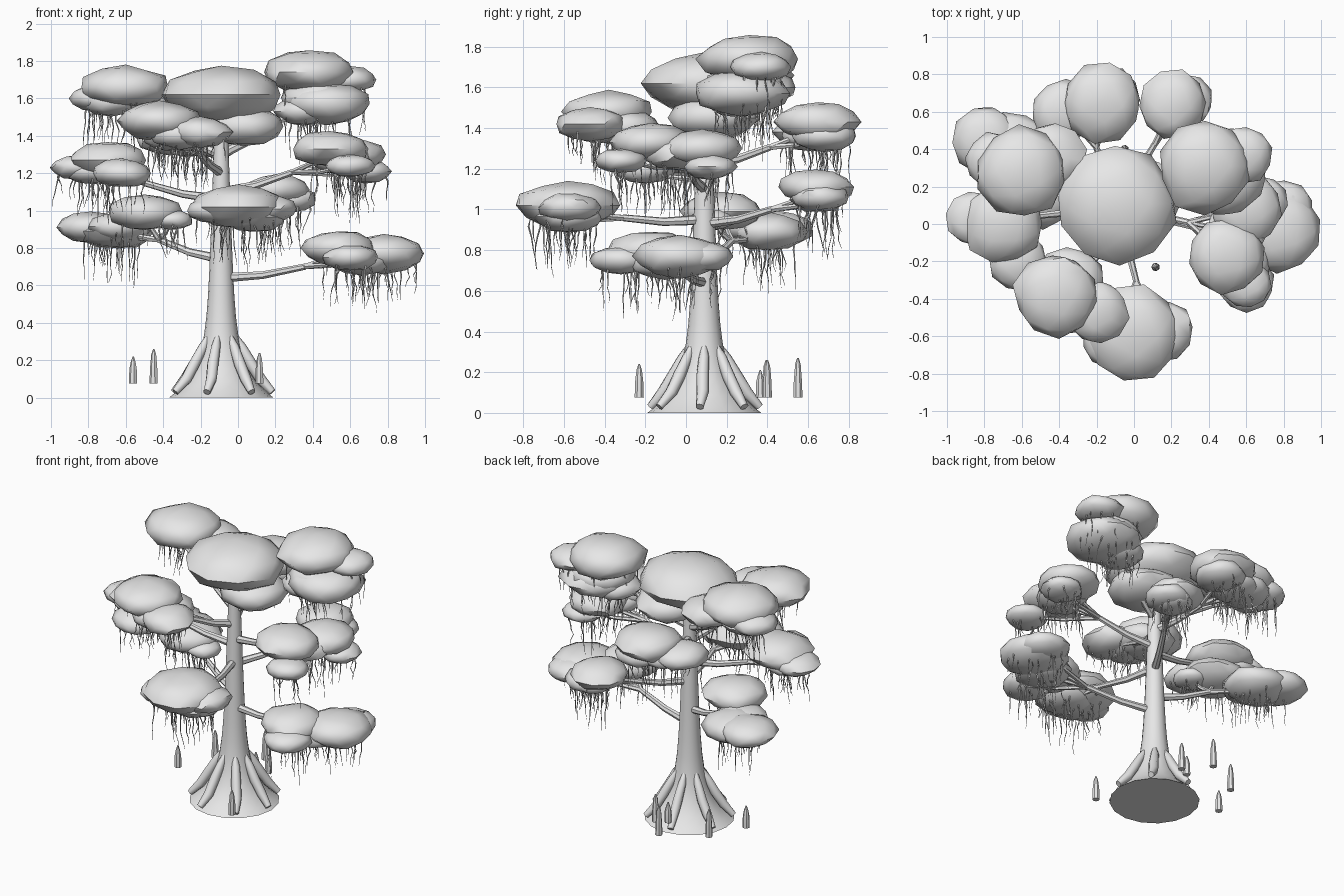
import bpy, bmesh, math, random
from mathutils import Vector

random.seed(7)
if "Cube" in bpy.data.objects:
    bpy.data.objects.remove(bpy.data.objects["Cube"])

grey = bpy.data.materials.new("pale_grey")
grey.use_nodes = True
grey.diffuse_color = (0.8, 0.8, 0.8, 1)
grey.node_tree.nodes["Principled BSDF"].inputs["Base Color"].default_value = grey.diffuse_color

trunk_base = Vector((-.09, .09, 0))


def finish(name, bm, angle):
    """Turn the bmesh into a named object with smooth shading."""
    mesh = bpy.data.meshes.new(name)
    bmesh.ops.recalc_face_normals(bm, faces=bm.faces)
    bm.to_mesh(mesh)
    bm.free()
    mesh.materials.append(grey)
    part = bpy.data.objects.new(name, mesh)
    bpy.context.collection.objects.link(part)
    bpy.ops.object.select_all(action="DESELECT")
    part.select_set(True)
    bpy.context.view_layer.objects.active = part
    bpy.ops.object.shade_smooth_by_angle(angle=math.radians(angle))


def polar(radius, angle, height):
    return Vector((radius * math.cos(angle), radius * math.sin(angle), height))


def tube(bm, points, radii, sides):
    """Skin rings of vertices along a path and cap both ends."""
    rings = []
    for i, point in enumerate(points):
        along = points[min(i + 1, len(points) - 1)] - points[max(i - 1, 0)]
        turn = along.to_track_quat("Z", "Y")
        rings.append([bm.verts.new(point + turn @ polar(radii[i], math.tau * k / sides, 0))
                      for k in range(sides)])
    for low, high in zip(rings, rings[1:]):
        for k in range(sides):
            following = (k + 1) % sides
            bm.faces.new((low[k], low[following], high[following], high[k]))
    bm.faces.new(rings[0][::-1])
    bm.faces.new(rings[-1])


def leaf_ball(bm, centre, radius):
    """Lumpy flattened ball of leaves."""
    verts = bmesh.ops.create_icosphere(bm, subdivisions=2, radius=radius)["verts"]
    spin = random.uniform(0, math.tau)
    for vert in verts:
        lumpy = vert.co * random.uniform(.95, 1.08)
        angle = math.atan2(lumpy.y, lumpy.x) + spin
        vert.co = centre + polar(lumpy.xy.length, angle, lumpy.z * .47)


def moss_strand(bm, start, length):
    """Thin wavy strand that tapers to a point."""
    steps = 5
    path = [start]
    for step in range(steps):
        sway = polar(random.uniform(0, .018), random.uniform(0, math.tau), -length / steps)
        path.append(path[-1] + sway)
    tube(bm, path, [.0055 - .0009 * k for k in range(steps + 1)], 4)


def add_cluster(name, branch_height, *balls):
    """Leaf balls given as x, y, z, radius, with their branch and moss."""
    lobes = [(Vector(ball[:3]), ball[3]) for ball in balls]
    (main, main_radius), (side, side_radius) = lobes[:2]
    under = main.lerp(side, .5) - Vector((0, 0, main_radius * .2))
    lobes.append((under, (main_radius + side_radius) * .42))

    leaves = bmesh.new()
    for centre, radius in lobes:
        leaf_ball(leaves, centre, radius)
    finish(name + "_leaves", leaves, 45)

    # Limb from the trunk, forking to each leaf ball
    branch = bmesh.new()
    root = trunk_base + Vector((0, 0, branch_height))
    fork = root.lerp(under, .6)
    sag = Vector((0, 0, .015))
    tube(branch, [root, root.lerp(fork, .5) - sag, fork], [.026, .021, .017], 7)
    for centre, radius in lobes:
        tube(branch, [fork, fork.lerp(centre, .5) - sag, centre], [.016, .012, .007], 6)
    finish(name + "_branch", branch, 50)

    # Moss scattered under the leaf balls
    moss = bmesh.new()
    for centre, radius in lobes:
        for strand in range(9):
            reach = radius * .8 * math.sqrt(random.random())
            start = centre + polar(reach, random.uniform(0, math.tau), -radius * .2)
            moss_strand(moss, start, random.uniform(.1, .27))
    finish(name + "_moss", moss, 35)


# Trunk with flared foot: radius falls off quickly, then tapers evenly
trunk = bmesh.new()
heights = [1.55 * (k / 14) ** 1.5 for k in range(15)]
tube(trunk, [trunk_base + Vector((0, 0, z)) for z in heights],
     [.085 - .034 * z + .195 * math.exp(-z / .14) for z in heights], 16)
finish("trunk", trunk, 50)

# Buttress roots around the foot
roots = bmesh.new()
root_count = 7
for i in range(root_count):
    angle = math.tau * i / root_count
    path = []
    for radius, height in ((.07, .34), (.11, .27), (.16, .18), (.21, .1), (.275, .03)):
        path.append(trunk_base + polar(radius, angle, height))
        angle += random.uniform(-.05, .05)
    tube(roots, path, [.012, .026, .031, .03, .02], 8)
finish("roots", roots, 50)

# Small pointed stumps around the tree
stumps = bmesh.new()
for x, y, top in ((.115, -.23, .24), (-.56, .15, .22), (-.45, .395, .26),
                  (-.18, .55, .27), (-.05, .4, .26), (-.12, .365, .21)):
    tube(stumps, [Vector((x, y, z)) for z in (.075, .15, top - .03, top)],
         [.023, .021, .014, .004], 7)
finish("root_stumps", stumps, 35)

# Crown on the trunk top
crown = bmesh.new()
leaf_ball(crown, Vector((-.09, .1, 1.62)), .31)
leaf_ball(crown, Vector((.03, .13, 1.45)), .22)
finish("crown_leaves", crown, 45)

# Leaf clusters from the top down
add_cluster("upper_left", 1.3, (.38, .31, 1.74, .25), (.48, .27, 1.57, .23),
            (.59, .37, 1.7, .15), (.35, .26, 1.53, .16))
add_cluster("upper_right", 1.3, (-.6, .28, 1.66, .24), (-.75, .34, 1.6, .15),
            (-.44, .36, 1.6, .18))
add_cluster("upper_front", 1.2, (-.42, -.38, 1.48, .22), (-.2, -.47, 1.42, .17),
            (-.34, -.3, 1.4, .18))
add_cluster("upper_back", 1.22, (-.17, .65, 1.43, .21), (-.38, .6, 1.38, .17),
            (-.13, .68, 1.36, .16))
add_cluster("middle_right", 1.06, (-.7, 0, 1.27, .21), (-.86, .03, 1.23, .14),
            (-.62, -.2, 1.2, .16))
add_cluster("middle_left", 1.1, (.49, -.17, 1.33, .2), (.6, .08, 1.3, .19),
            (.69, .12, 1.21, .13), (.6, -.32, 1.24, .13))
add_cluster("low_front", .95, (0, -.58, 1.02, .25), (.16, -.57, 1.01, .16),
            (-.12, -.62, 1, .15))
add_cluster("low_back", .93, (.21, .64, 1.11, .18), (.28, .66, 1.06, .14))
add_cluster("low_right", .74, (-.79, .45, .91, .18), (-.5, .18, .99, .2),
            (-.65, .4, .89, .2), (-.35, .13, .95, .11))
add_cluster("low_left", .64, (.78, -.03, .77, .22), (.54, -.18, .8, .2),
            (.6, -.32, .75, .15), (.8, .08, .77, .16))
